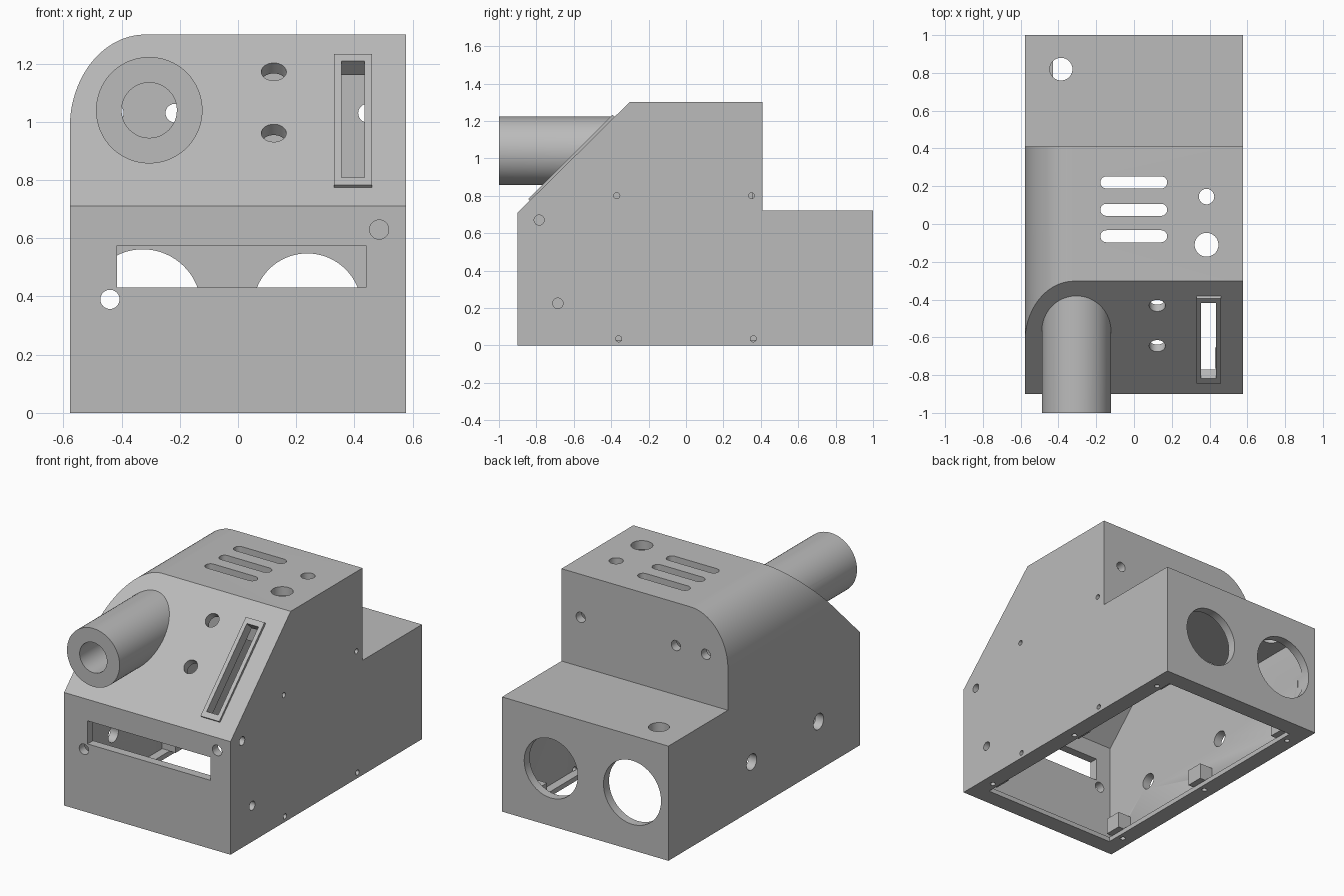
import bpy, bmesh, math
from mathutils import Matrix, Vector

old = bpy.data.objects.get("Cube")
if old:
    bpy.data.objects.remove(old, do_unlink=True)

grey = bpy.data.materials.new("plain grey")
grey.use_nodes = True
grey.diffuse_color = (0.5, 0.5, 0.5, 1)
grey.node_tree.nodes["Principled BSDF"].inputs["Base Color"].default_value = (0.5, 0.5, 0.5, 1)

HALF = 0.578      # half width
WALL = 0.055      # shell thickness
# Local frame lying on the sloped panel: x across, y up the slope, z outward
SLOPE = Matrix.Translation((0, -0.9, 0.71)) @ Matrix.Rotation(math.pi / 4, 4, 'X')


def up_slope(z):
    return (z - 0.71) * math.sqrt(2)


def prism(name, pts, axis, lo, hi, matrix=None):
    """Extrude a 2D outline along an axis."""
    place = {'x': lambda a, b, t: (t, a, b),
             'y': lambda a, b, t: (a, t, b),
             'z': lambda a, b, t: (a, b, t)}[axis]
    bm = bmesh.new()
    face = bm.faces.new([bm.verts.new(place(a, b, lo)) for a, b in pts])
    out = bmesh.ops.extrude_face_region(bm, geom=[face])
    moved = [v for v in out["geom"] if isinstance(v, bmesh.types.BMVert)]
    bmesh.ops.translate(bm, verts=moved, vec=Vector(place(0, 0, hi - lo)))
    bmesh.ops.recalc_face_normals(bm, faces=bm.faces)
    if matrix:
        bm.transform(matrix)
    mesh = bpy.data.meshes.new(name)
    bm.to_mesh(mesh)
    bm.free()
    mesh.materials.append(grey)
    obj = bpy.data.objects.new(name, mesh)
    bpy.context.collection.objects.link(obj)
    return obj


def circle(a, b, r, n=40):
    return [(a + r * math.cos(2 * math.pi * i / n),
             b + r * math.sin(2 * math.pi * i / n)) for i in range(n)]


def rect(a0, a1, b0, b1):
    return [(a0, b0), (a1, b0), (a1, b1), (a0, b1)]


def stadium(a0, a1, b, r, n=12):
    pts = []
    for centre, start in ((a1 - r, -math.pi / 2), (a0 + r, math.pi / 2)):
        for i in range(n + 1):
            t = start + math.pi * i / n
            pts.append((centre + r * math.cos(t), b + r * math.sin(t)))
    return pts


def combine(target, tool, operation):
    mod = target.modifiers.new("combine", 'BOOLEAN')
    mod.operation, mod.solver, mod.object = operation, 'EXACT', tool
    bpy.context.view_layer.objects.active = target
    bpy.ops.object.modifier_apply(modifier=mod.name)
    bpy.data.objects.remove(tool, do_unlink=True)


def rounded_section(inset, bottom):
    """Front outline with one rounded upper corner."""
    w, top = HALF - inset, 1.3 - inset
    rx, rz = 0.26 - inset, 0.32 - inset
    arc = [(-w + rx - rx * math.sin(t), top - rz + rz * math.cos(t))
           for t in (math.pi / 2 * i / 20 for i in range(21))]
    return [(-w, bottom), (w, bottom), (w, top)] + arc


# Stepped outer body with a sloped front
housing = prism("housing", [(-0.9, 0), (1, 0), (1, 0.72), (0.41, 0.72), (0.41, 1.5),
                            (-0.1, 1.5), (-0.9, 0.71)], 'x', -0.7, 0.7)
combine(housing, prism("section", rounded_section(0, -0.2), 'y', -1.2, 1.2), 'INTERSECT')

# Horizontal tube and raised slot bezel on the slope
combine(housing, prism("tube", circle(-0.305, 1.04, 0.183, 64), 'y', -1, -0.38), 'UNION')
combine(housing, prism("bezel", rect(0.33, 0.46, up_slope(0.775), up_slope(1.225)),
                       'z', -0.03, 0.012, SLOPE), 'UNION')

# Hollow interior, leaving a lip around the open base
cavity = prism("cavity", [(-0.845, 0.03), (0.945, 0.03), (0.945, 0.665), (0.355, 0.665),
                          (0.355, 1.5), (-0.032, 1.5), (-0.845, 0.687)], 'x', -0.7, 0.7)
combine(cavity, prism("inner_section", rounded_section(WALL, -0.2), 'y', -1.2, 1.2), 'INTERSECT')
combine(housing, cavity, 'DIFFERENCE')
combine(housing, prism("opening", rect(-0.47, 0.47, -0.79, 0.89), 'z', -0.1, 0.1), 'DIFFERENCE')

cutters = []


def cut(pts, axis, lo, hi, matrix=None):
    cutters.append(prism("cutter", pts, axis, lo, hi, matrix))


# Tube bore
cut(circle(-0.305, 1.04, 0.095, 48), 'y', -1.1, -0.25)
# Sloped panel: long slot and two round holes
cut(rect(0.355, 0.435, up_slope(0.8), up_slope(1.2)), 'z', -0.12, 0.1, SLOPE)
for z in (1.175, 0.963):
    cut(circle(0.123, up_slope(z), 0.043), 'z', -0.12, 0.1, SLOPE)
# Front wall: wide window and two holes
cut(rect(-0.415, 0.44, 0.43, 0.575), 'y', -1, -0.8)
for x, z in ((0.485, 0.63), (-0.44, 0.39)):
    cut(circle(x, z, 0.033), 'y', -1, -0.8)
# Roof: three vents and two holes
for y in (0.22, 0.075, -0.065):
    cut(stadium(-0.178, 0.176, y, 0.032), 'z', 1.2, 1.4)
for y, r in ((0.145, 0.041), (-0.11, 0.063)):
    cut(circle(0.384, y, r), 'z', 1.2, 1.4)
# Rear shelf hole, large rear ports, upper rear holes
cut(circle(-0.386, 0.82, 0.06), 'z', 0.6, 0.8)
for x, r in ((-0.327, 0.2), (0.238, 0.186)):
    cut(circle(x, 0.362, r, 64), 'y', 0.9, 1.1)
for x in (0.445, -0.217, -0.425):
    cut(circle(x, 1.03, 0.032), 'y', 0.3, 0.5)
# Side holes
for y, z, r in ((-0.785, 0.67, 0.027), (-0.685, 0.225, 0.028), (-0.37, 0.8, 0.016),
                (0.35, 0.8, 0.016), (-0.36, 0.035, 0.016), (0.36, 0.035, 0.016)):
    cut(circle(y, z, r, 24), 'x', 0.52, 0.7)
for y in (0.174, -0.49):
    cut(circle(y, 0.305, 0.05), 'x', -0.7, -0.5)
# Screw holes in the base lip
SCREW_Y = (-0.71, 0.05, 0.82)
for side in (-1, 1):
    for y in SCREW_Y:
        cut(circle(side * 0.508, y, 0.016, 24), 'z', -0.1, 0.1)
for tool in cutters:
    combine(housing, tool, 'DIFFERENCE')

# Screw bosses standing on the lip
bosses = []
for side, label in ((-1, "right"), (1, "left")):
    for y in SCREW_Y:
        a, b = sorted((side * 0.43, side * 0.535))
        bosses.append(prism(label + "_screw_boss", rect(a, b, y - 0.055, y + 0.055),
                            'z', 0.028, 0.13))

bpy.ops.object.select_all(action='DESELECT')
housing.select_set(True)
bpy.context.view_layer.objects.active = housing
bpy.ops.object.shade_smooth_by_angle(angle=math.radians(30))
